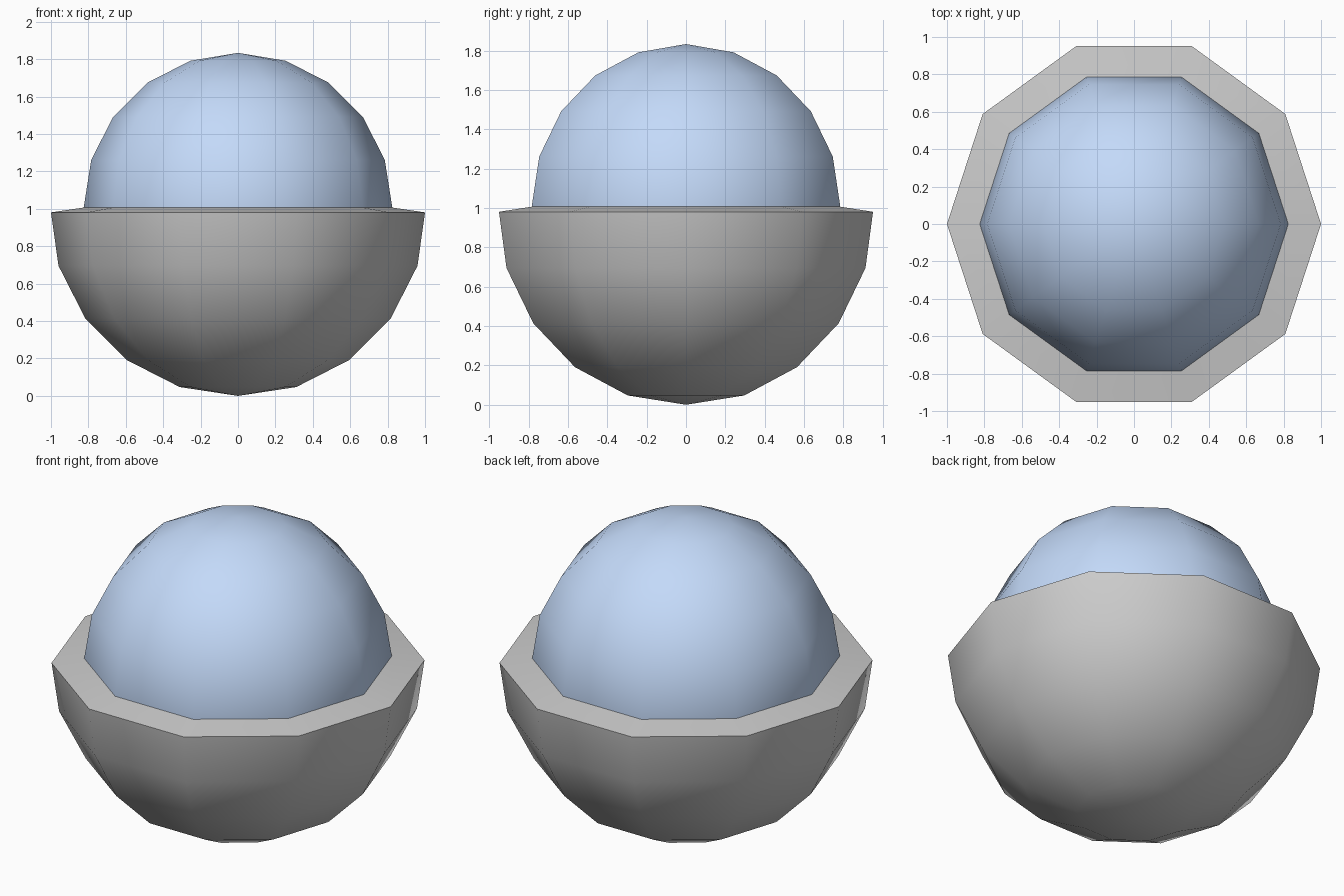
import bpy, bmesh, math

if "Cube" in bpy.data.objects:
    bpy.data.objects.remove(bpy.data.objects["Cube"])

SIDES = 10
CENTRE = 1.007
R_IN, R_OUT = 0.825, 1.009


def arc(radius, a0, a1):
    """Profile points (r, z) every 18 degrees of latitude."""
    return [(radius * math.cos(math.radians(a)), CENTRE + radius * math.sin(math.radians(a)))
            for a in range(a0, a1, 18)]


def lathe(name, profile, smooth_angle):
    """Spin a profile whose ends both lie on the axis."""
    bm = bmesh.new()
    bottom = bm.verts.new((0, 0, profile[0][1]))
    top = bm.verts.new((0, 0, profile[-1][1]))
    rings = [[bm.verts.new((r * math.cos(2 * math.pi * i / SIDES),
                            r * math.sin(2 * math.pi * i / SIDES), z))
              for i in range(SIDES)] for r, z in profile[1:-1]]
    for i in range(SIDES):
        j = (i + 1) % SIDES
        bm.faces.new((bottom, rings[0][j], rings[0][i]))
        for a, b in zip(rings, rings[1:]):
            bm.faces.new((a[i], a[j], b[j], b[i]))
        bm.faces.new((top, rings[-1][i], rings[-1][j]))
    bmesh.ops.recalc_face_normals(bm, faces=bm.faces)
    me = bpy.data.meshes.new(name)
    bm.to_mesh(me)
    bm.free()
    ob = bpy.data.objects.new(name, me)
    bpy.context.collection.objects.link(ob)
    bpy.ops.object.select_all(action='DESELECT')
    ob.select_set(True)
    bpy.context.view_layer.objects.active = ob
    bpy.ops.object.shade_smooth_by_angle(angle=math.radians(smooth_angle))
    return ob


# Thick hemispherical bowl, rim sloping slightly outward
outer = [(0, 0.0)] + arc(R_OUT, -72, 0)
inner = arc(R_IN, -72, 1)[::-1] + [(0, CENTRE - R_IN)]
lathe("bowl", outer + [(1.0, 0.981)] + inner, 50)

# Ball resting inside the bowl
ball = lathe("ball", [(0, CENTRE - R_IN)] + arc(R_IN, -72, 73) + [(0, CENTRE + R_IN + 0.002)], 50)
mat = bpy.data.materials.new("blue")
mat.diffuse_color = (0.55, 0.70, 0.95, 1)
mat.use_nodes = True
mat.node_tree.nodes["Principled BSDF"].inputs["Base Color"].default_value = mat.diffuse_color
ball.data.materials.append(mat)
